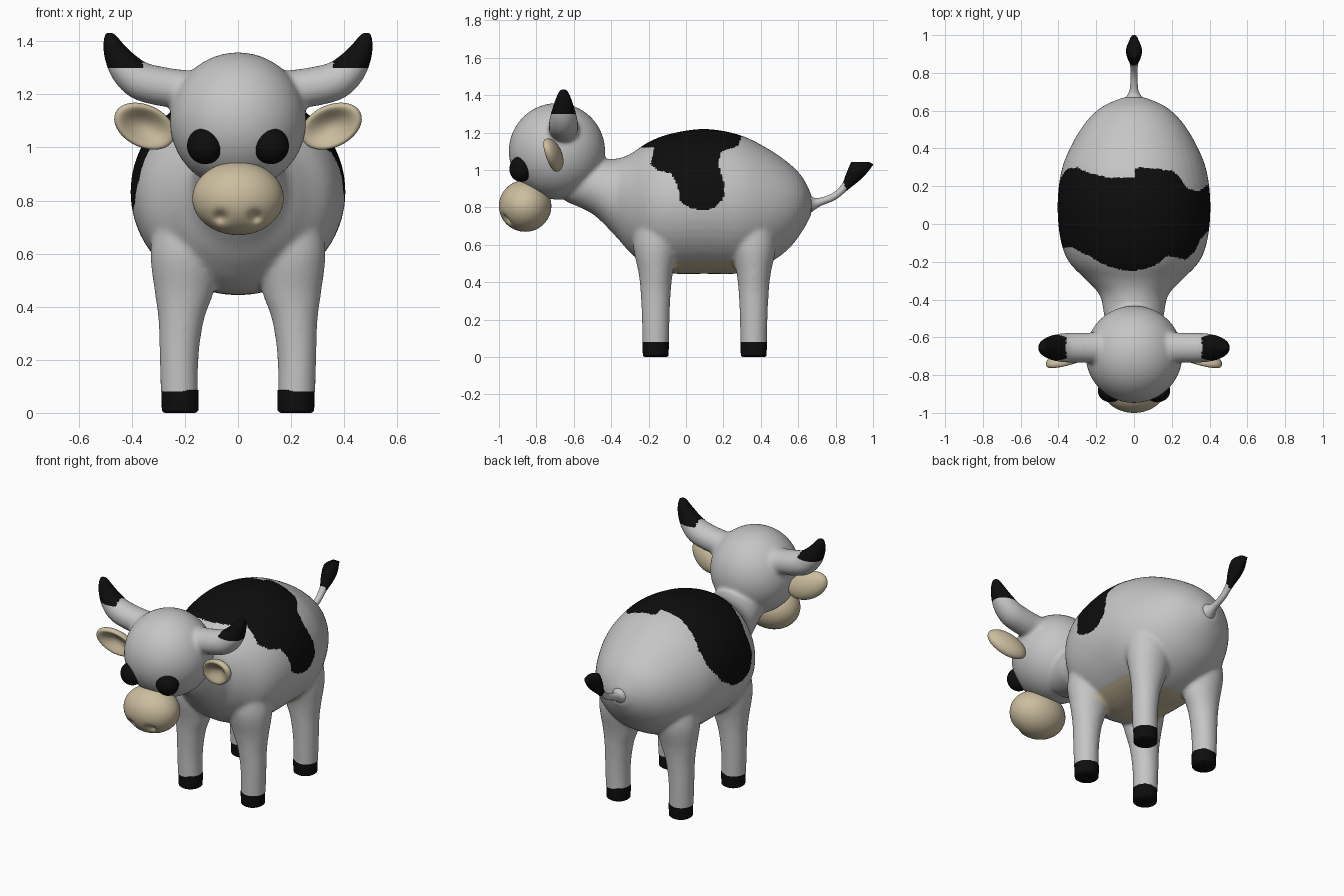
import bpy, bmesh, math
from mathutils import Vector, Matrix

if "Cube" in bpy.data.objects:
    bpy.data.objects.remove(bpy.data.objects["Cube"])


def material(name, rgb):
    m = bpy.data.materials.new(name)
    m.diffuse_color = (*rgb, 1)
    m.use_nodes = True
    m.node_tree.nodes["Principled BSDF"].inputs["Base Color"].default_value = m.diffuse_color
    return m


HIDE = material("pale_hide", (0.56, 0.56, 0.56))
BLACK = material("black", (0.004, 0.004, 0.004))
TAN = material("tan_skin", (0.60, 0.51, 0.345))


def finish(name, bm, mats):
    """Turn a bmesh into a smooth-shaded object."""
    bmesh.ops.recalc_face_normals(bm, faces=bm.faces[:])
    me = bpy.data.meshes.new(name)
    bm.to_mesh(me)
    bm.free()
    for m in mats:
        me.materials.append(m)
    ob = bpy.data.objects.new(name, me)
    bpy.context.scene.collection.objects.link(ob)
    me.shade_smooth()
    return ob


def spline(keys, steps=6):
    """Catmull-Rom resampling of (x, y, z, ra, rb) rows."""
    out = []
    for i in range(len(keys) - 1):
        p0, p1 = keys[max(i - 1, 0)], keys[i]
        p2, p3 = keys[i + 1], keys[min(i + 2, len(keys) - 1)]
        for s in range(steps):
            t = s / steps
            out.append([0.5 * (2 * b + (c - a) * t + (2 * a - 5 * b + 4 * c - d) * t * t
                               + (3 * b - a - 3 * c + d) * t ** 3)
                        for a, b, c, d in zip(p0, p1, p2, p3)])
    out.append(list(keys[-1]))
    return out


def loft(bm, keys, side, along=None, n=32):
    """Closed skin of elliptical rings; 'side' is the direction of radius ra."""
    rows = spline(keys)
    side = Vector(side)
    rings = []
    for i, r in enumerate(rows):
        t = Vector(along) if along else (Vector(rows[min(i + 1, len(rows) - 1)][:3])
                                         - Vector(rows[max(i - 1, 0)][:3])).normalized()
        up = t.cross(side)
        rings.append([bm.verts.new(Vector(r[:3]) + side * r[3] * math.cos(2 * math.pi * k / n)
                                   + up * r[4] * math.sin(2 * math.pi * k / n)) for k in range(n)])
    for a, b in zip(rings, rings[1:]):
        for k in range(n):
            bm.faces.new((a[k], a[(k + 1) % n], b[(k + 1) % n], b[k]))
    bm.faces.new(rings[0])
    bm.faces.new(rings[-1])


def ball(bm, center, radii, seg=48):
    m = Matrix.Translation(center) @ Matrix.Diagonal((*radii, 1))
    return bmesh.ops.create_uvsphere(bm, u_segments=seg, v_segments=seg * 2 // 3,
                                     radius=1, matrix=m)["verts"]


def inside(y, z, poly):
    hit = False
    for (y1, z1), (y2, z2) in zip(poly, poly[1:] + poly[:1]):
        if (z1 > z) != (z2 > z) and y < y1 + (z - z1) * (y2 - y1) / (z2 - z1):
            hit = not hit
    return hit


# Body, head, legs and horns, fused into one skin
bm = bmesh.new()
# y, top z, bottom z, half width
trunk = [(-0.64, 1.05, 0.83, 0.12), (-0.50, 1.06, 0.765, 0.155), (-0.38, 1.06, 0.65, 0.18),
         (-0.30, 1.085, 0.56, 0.25), (-0.20, 1.15, 0.48, 0.345), (-0.08, 1.195, 0.447, 0.39),
         (0.10, 1.22, 0.445, 0.405), (0.28, 1.19, 0.447, 0.385), (0.42, 1.125, 0.49, 0.33),
         (0.54, 1.045, 0.57, 0.255), (0.62, 0.965, 0.67, 0.17), (0.67, 0.87, 0.76, 0.06)]
loft(bm, [(0, y, (t + b) / 2, w, (t - b) / 2) for y, t, b, w in trunk], (1, 0, 0), (0, 1, 0), 48)
ball(bm, (0, -0.69, 1.10), (0.257, 0.258, 0.258))
LEG_Y = (-0.162, 0.362)
# height, center x, half width, half depth
leg = [(0.0, 0.219, 0.070, 0.070), (0.2, 0.222, 0.073, 0.074), (0.35, 0.214, 0.086, 0.081),
       (0.45, 0.203, 0.110, 0.092), (0.6, 0.195, 0.135, 0.12), (0.75, 0.19, 0.12, 0.10)]
horn = [(0.12, 1.19, 0.10), (0.22, 1.218, 0.076), (0.30, 1.232, 0.074), (0.37, 1.252, 0.072),
        (0.425, 1.30, 0.063), (0.465, 1.365, 0.045), (0.482, 1.415, 0.027), (0.485, 1.435, 0.015)]
for s in (1, -1):
    for y in LEG_Y:
        loft(bm, [(s * cx, y, z, rx, ry) for z, cx, rx, ry in leg], (1, 0, 0), (0, 0, 1))
    loft(bm, [(s * x, -0.655, z, r * 1.08, r) for x, z, r in horn], (0, 1, 0))
body = finish("body", bm, [])
rem = body.modifiers.new("fuse", 'REMESH')
rem.mode = 'VOXEL'
rem.voxel_size = 0.01
sm = body.modifiers.new("soften", 'SMOOTH')
sm.factor = 0.5
sm.iterations = 14
bpy.context.view_layer.update()
fused = bpy.data.meshes.new_from_object(body.evaluated_get(bpy.context.evaluated_depsgraph_get()))
bpy.data.objects.remove(body)

# Painted coat: saddle patch, horn tips, bare belly
RIGHT = [(-0.25, 1.30), (-0.25, 1.12), (-0.17, 1.12), (-0.19, 1.03), (-0.15, 1.0), (-0.08, 0.98),
         (-0.045, 0.92), (-0.03, 0.83), (0.02, 0.80), (0.09, 0.783), (0.15, 0.795), (0.20, 0.85),
         (0.205, 0.93), (0.17, 1.04), (0.19, 1.10), (0.28, 1.13), (0.30, 1.19), (0.27, 1.30)]
LEFT = [(-0.25, 1.30), (-0.25, 1.12), (-0.17, 1.08), (-0.12, 1.0), (-0.13, 0.88), (-0.08, 0.79),
        (0.0, 0.76), (0.10, 0.77), (0.21, 0.84), (0.29, 0.95), (0.30, 1.04), (0.27, 1.12),
        (0.245, 1.18), (0.27, 1.30)]
bm = bmesh.new()
bm.from_mesh(fused)
for height, cut in ((0.08, True), (1.30, False)):
    bmesh.ops.bisect_plane(bm, geom=bm.verts[:] + bm.edges[:] + bm.faces[:],
                           plane_co=(0, 0, height), plane_no=(0, 0, -1), clear_outer=cut)
bm.normal_update()
for f in bm.faces:
    c = f.calc_center_median()
    f.material_index = 0
    if (c.z > 1.30 and abs(c.x) > 0.36) or inside(c.y, c.z, RIGHT if c.x > 0 else LEFT):
        f.material_index = 1
    elif c.z < 0.515 and f.normal.z < -0.3 and -0.12 < c.y < 0.32 and abs(c.x) < 0.26:
        f.material_index = 2
body = finish("body", bm, [HIDE, BLACK, TAN])
body.data.update()

# Hooves
for s, side in ((1, "right"), (-1, "left")):
    for y, end in zip(LEG_Y, ("front", "rear")):
        bm = bmesh.new()
        loft(bm, [(s * 0.218, y, z, r, r) for z, r in
                  ((0, 0.058), (0.006, 0.066), (0.016, 0.069), (0.08, 0.070), (0.083, 0.066))],
             (1, 0, 0), (0, 0, 1))
        finish(f"{end}_{side}_hoof", bm, [BLACK])

# Muzzle with dented nostrils
bm = bmesh.new()
for v in ball(bm, (0, -0.86, 0.808), (0.172, 0.14, 0.138), 72):
    if v.co.y < -0.86:
        d2 = (abs(v.co.x) - 0.066) ** 2 + (v.co.z - 0.738) ** 2
        v.co.y += 0.03 * math.exp(-d2 / 0.022 ** 2)
finish("muzzle", bm, [TAN])

# Eyes and cupped ears
for s, side in ((1, "right"), (-1, "left")):
    bm = bmesh.new()
    ball(bm, (s * 0.124, -0.882, 1.006), (0.068, 0.062, 0.069), 32)
    finish(side + "_eye", bm, [BLACK])

    bm = bmesh.new()
    for v in ball(bm, (0, 0, 0), (1, 1, 1), 40):
        if v.co.y < 0:
            v.co.y += 1.4 * abs(v.co.y) ** 3
    bm.transform(Matrix.Diagonal((s, 1, 1, 1)) @ Matrix.Translation((0.352, -0.715, 1.08))
                 @ Matrix.Rotation(math.radians(-18), 4, 'Z')
                 @ Matrix.Rotation(math.radians(-25), 4, 'Y')
                 @ Matrix.Rotation(math.radians(15), 4, 'X')
                 @ Matrix.Diagonal((0.125, 0.05, 0.08, 1)))
    finish(side + "_ear", bm, [TAN])

# Tail with a flat-topped dark tuft
bm = bmesh.new()
tail = [(0.62, 0.82, 0.09, 0.09), (0.67, 0.82, 0.045, 0.045), (0.71, 0.828, 0.023, 0.023),
        (0.79, 0.858, 0.019, 0.019), (0.85, 0.91, 0.022, 0.022), (0.885, 0.955, 0.036, 0.037),
        (0.92, 1.005, 0.042, 0.05), (0.955, 1.06, 0.025, 0.056)]
loft(bm, [(0, y, z, a, b) for y, z, a, b in tail], (1, 0, 0))
for v in bm.verts:
    v.co.z = min(v.co.z, 1.042)
    v.co.y = min(v.co.y, 1.0)
for f in bm.faces:
    c = f.calc_center_median()
    f.material_index = int(c.y + 0.4 * c.z > 1.215)
finish("tail", bm, [HIDE, BLACK])
